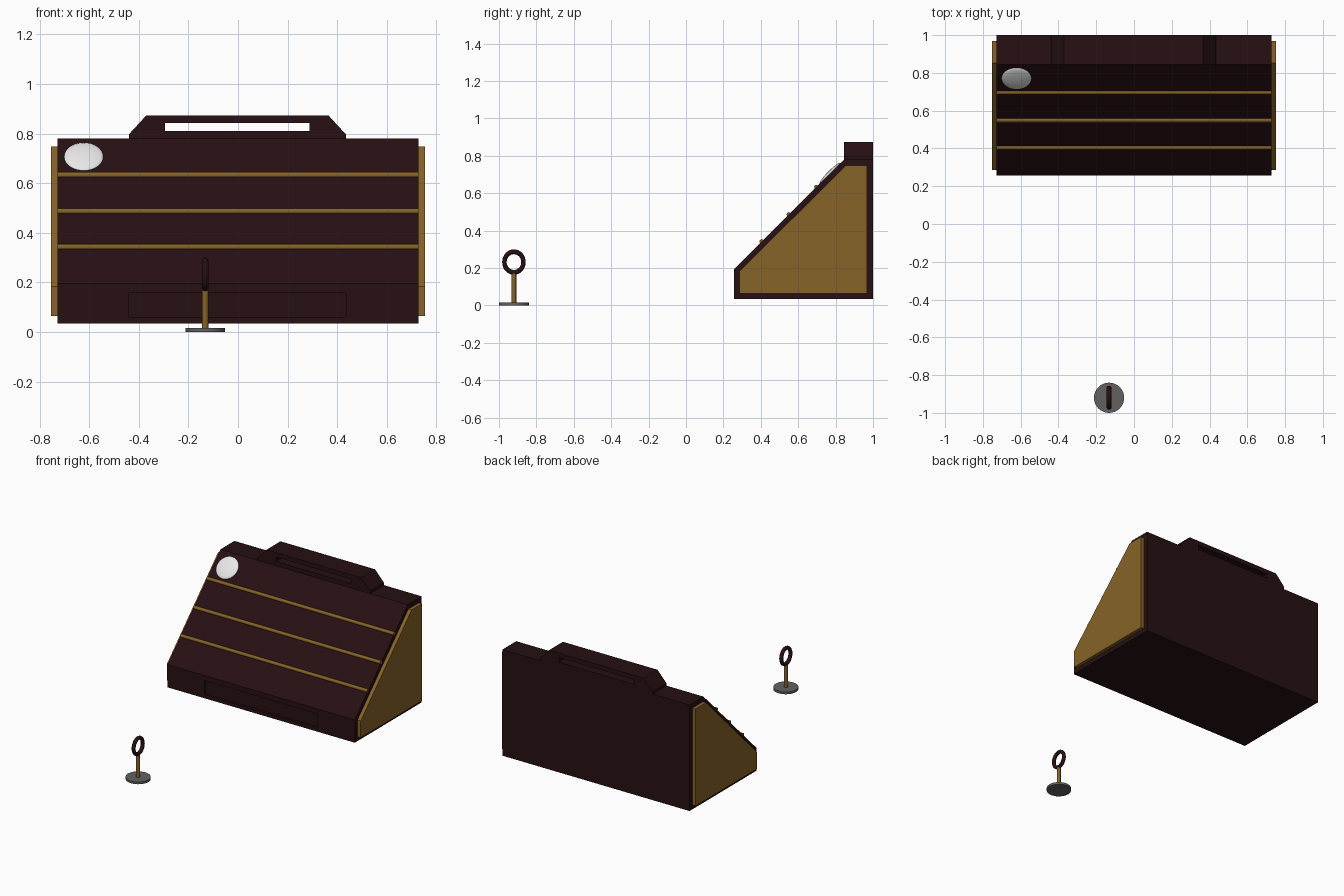
import bpy, bmesh, math
from mathutils import Vector

if "Cube" in bpy.data.objects:
    bpy.data.objects.remove(bpy.data.objects["Cube"])


def mat(name, r, g, b):
    m = bpy.data.materials.new(name)
    m.diffuse_color = (r, g, b, 1)
    m.use_nodes = True
    m.node_tree.nodes["Principled BSDF"].inputs["Base Color"].default_value = m.diffuse_color
    return m


MAROON = mat("dark_maroon", 0.02, 0.005, 0.006)
GOLD = mat("antique_gold", 0.24, 0.125, 0.02)
WHITE = mat("white", 0.8, 0.8, 0.8)
GREY = mat("grey", 0.12, 0.12, 0.12)


def finish(obj, name, material):
    obj.name = name
    obj.data.materials.append(material)
    return obj


def prism(name, points, lo, hi, axis, material):
    """Extrude a closed profile along x (points are y,z) or y (points are x,z)."""
    def place(p, d):
        return (d, p[0], p[1]) if axis == "x" else (p[0], d, p[1])
    bm = bmesh.new()
    face = bm.faces.new([bm.verts.new(place(p, lo)) for p in points])
    ext = bmesh.ops.extrude_face_region(bm, geom=[face])
    verts = [v for v in ext["geom"] if isinstance(v, bmesh.types.BMVert)]
    move = Vector((hi - lo, 0, 0)) if axis == "x" else Vector((0, hi - lo, 0))
    bmesh.ops.translate(bm, verts=verts, vec=move)
    bmesh.ops.recalc_face_normals(bm, faces=bm.faces)
    mesh = bpy.data.meshes.new(name)
    bm.to_mesh(mesh)
    bm.free()
    obj = bpy.data.objects.new(name, mesh)
    bpy.context.collection.objects.link(obj)
    return finish(obj, name, material)


def rect(x0, x1, z0, z1):
    return [(x0, z0), (x1, z0), (x1, z1), (x0, z1)]


def cut(obj, cutter):
    mod = obj.modifiers.new("cut", "BOOLEAN")
    mod.operation = "DIFFERENCE"
    mod.solver = "EXACT"
    mod.object = cutter
    bpy.context.view_layer.objects.active = obj
    bpy.ops.object.modifier_apply(modifier=mod.name)
    bpy.data.objects.remove(cutter)


def smooth():
    bpy.ops.object.shade_smooth_by_angle(angle=math.radians(40))


W = 0.728

# Wedge body with a shallow recess on its front lip
body = prism("case_body", [(0.257, 0.035), (1.0, 0.035), (1.0, 0.78),
                           (0.845, 0.78), (0.257, 0.195)], -W, W, "x", MAROON)
cut(body, prism("recess_cutter", rect(-0.44, 0.435, 0.06, 0.16), 0.2, 0.272, "y", MAROON))

# Carrying handle with a through slot
handle = prism("carry_handle", [(-0.44, 0.775), (0.435, 0.775), (0.435, 0.797),
                                (0.365, 0.873), (-0.37, 0.873), (-0.44, 0.797)],
               0.845, 1.0, "y", MAROON)
cut(handle, prism("slot_cutter", rect(-0.295, 0.288, 0.81, 0.842), 0.7, 1.1, "y", MAROON))

# Gold side panels
panel = [(0.287, 0.065), (0.968, 0.065), (0.968, 0.747), (0.852, 0.747), (0.287, 0.183)]
for side, x0 in (("left", -0.753), ("right", W - 0.005)):
    prism(side + "_side_panel", panel, x0, x0 + 0.03, "x", GOLD)


def slope_z(y):
    return 0.195 + (y - 0.257) * (0.585 / 0.588)


# Gold bars across the slope
for i, y in enumerate((0.405, 0.55, 0.697)):
    bpy.ops.mesh.primitive_cylinder_add(vertices=12, radius=0.012, depth=2 * W,
                                        location=(0, y, slope_z(y)),
                                        rotation=(0, math.pi / 2, 0))
    finish(bpy.context.object, "slope_bar_%d" % (i + 1), GOLD)
    smooth()

# White domed disc lying on the slope
bpy.ops.mesh.primitive_uv_sphere_add(segments=32, ring_count=16, radius=1,
                                     location=(-0.622, 0.771, slope_z(0.771)),
                                     rotation=(math.radians(45), 0, 0))
disc = finish(bpy.context.object, "white_disc", WHITE)
disc.scale = (0.079, 0.079, 0.014)
smooth()

# Small ring stand in front
SX, SY = -0.132, -0.92
bpy.ops.mesh.primitive_cylinder_add(vertices=32, radius=0.08, depth=0.016,
                                    location=(SX, SY, 0.008))
finish(bpy.context.object, "stand_base", GREY)
smooth()
bpy.ops.mesh.primitive_cylinder_add(vertices=16, radius=0.0125, depth=0.155,
                                    location=(SX, SY, 0.0925))
finish(bpy.context.object, "stand_post", GOLD)
smooth()
bpy.ops.mesh.primitive_torus_add(major_segments=32, minor_segments=12, major_radius=0.051,
                                 minor_radius=0.012, location=(SX, SY, 0.232),
                                 rotation=(0, math.pi / 2, 0))
ring = finish(bpy.context.object, "stand_ring", MAROON)
ring.scale = (1.08, 1, 1.1)
smooth()
